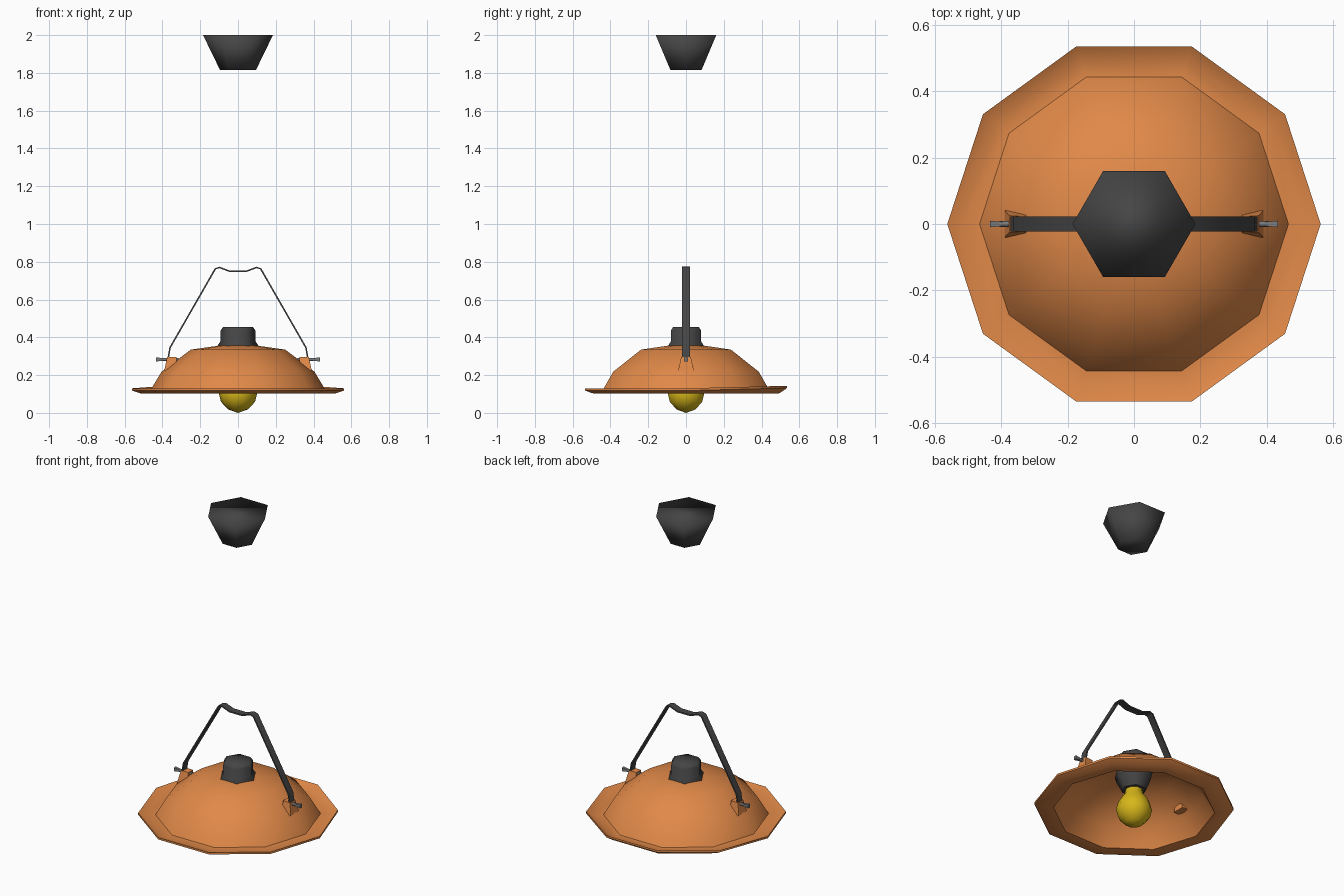
import bpy, math
from math import sin, cos, pi, radians

if "Cube" in bpy.data.objects:
    bpy.data.objects.remove(bpy.data.objects["Cube"])


def material(name, rgb):
    m = bpy.data.materials.new(name)
    m.diffuse_color = (*rgb, 1)
    m.use_nodes = True
    m.node_tree.nodes["Principled BSDF"].inputs["Base Color"].default_value = m.diffuse_color
    return m


ORANGE = material("orange_enamel", (0.75, 0.25, 0.065))
DARK = material("dark_metal", (0.06, 0.06, 0.06))
YELLOW = material("yellow_glass", (0.68, 0.47, 0.01))
STEEL = material("steel", (0.2, 0.2, 0.2))


def make(name, verts, faces, mat, angle=50):
    me = bpy.data.meshes.new(name)
    me.from_pydata(verts, [], faces)
    me.materials.append(mat)
    ob = bpy.data.objects.new(name, me)
    bpy.context.collection.objects.link(ob)
    bpy.ops.object.select_all(action='DESELECT')
    ob.select_set(True)
    bpy.context.view_layer.objects.active = ob
    bpy.ops.object.mode_set(mode='EDIT')
    bpy.ops.mesh.select_all(action='SELECT')
    bpy.ops.mesh.normals_make_consistent(inside=False)
    bpy.ops.object.mode_set(mode='OBJECT')
    bpy.ops.object.shade_smooth_by_angle(angle=radians(angle))
    return ob


def lathe(name, profile, sides, mat, angle=50, wobble=None):
    """Spin (radius, z) points round z; zero radius makes a pole, other ends are capped."""
    verts, faces, rings = [], [], []
    for r, z in profile:
        start, n = len(verts), 1 if r == 0 else sides
        rings.append([start + i % n for i in range(sides)])
        for i in range(n):
            a = 2 * pi * i / sides
            dz = wobble(r, a) if wobble else 0
            verts.append((r * cos(a), r * sin(a), z + dz))
    for a, b in zip(rings, rings[1:]):
        for i in range(sides):
            j = (i + 1) % sides
            faces.append(list(dict.fromkeys((a[i], a[j], b[j], b[i]))))
    for ring, (r, z) in ((rings[0], profile[0]), (rings[-1], profile[-1])):
        if r > 0:
            faces.append(ring)
    return make(name, verts, faces, mat, angle)


def prism_faces(n):
    return [list(range(n)), list(range(n, 2 * n))] + \
           [[i, (i + 1) % n, n + (i + 1) % n, n + i] for i in range(n)]


# Ten-sided shade with a slightly bent rim, outer skin then inner skin
lathe("shade", [(0, 0.36), (0.10, 0.356), (0.25, 0.335), (0.405, 0.218), (0.465, 0.118),
                (0.52, 0.116), (0.562, 0.13), (0.562, 0.118), (0.52, 0.104), (0.455, 0.102),
                (0.393, 0.208), (0.244, 0.323), (0, 0.347)], 10, ORANGE,
      wobble=lambda r, a: 0.014 * max(0, sin(a)) if r > 0.53 else 0)

# Six-sided lamp socket passing through the shade
lathe("socket", [(0.07, 0.23), (0.105, 0.30), (0.115, 0.345), (0.092, 0.38),
                 (0.093, 0.435), (0.078, 0.456)], 6, DARK, 65)

# Bulb
lathe("bulb", [(0, 0), (0.052, 0.018), (0.09, 0.058), (0.102, 0.105),
               (0.088, 0.155), (0.055, 0.20), (0.045, 0.25)], 10, YELLOW, 60)

# Ceiling canopy
lathe("ceiling_canopy", [(0.095, 1.815), (0.185, 2.0)], 6, DARK, 180)

# Bent flat strap forming the hanging bracket
half = [(0.376, 0.25), (0.36, 0.345), (0.12, 0.763), (0.098, 0.77), (0.045, 0.75)]
path = half + [(-x, z) for x, z in reversed(half)]
T, W = 0.004, 0.022
verts, faces = [], []
for i, (x, z) in enumerate(path):
    (x0, z0), (x1, z1) = path[max(i - 1, 0)], path[min(i + 1, len(path) - 1)]
    d = math.hypot(x1 - x0, z1 - z0)
    nx, nz = (z1 - z0) / d * T, -(x1 - x0) / d * T
    verts += [(x + nx, -W, z + nz), (x + nx, W, z + nz),
              (x - nx, W, z - nz), (x - nx, -W, z - nz)]
for i in range(len(path) - 1):
    for k in range(4):
        a, b = 4 * i + k, 4 * i + (k + 1) % 4
        faces.append((a, b, b + 4, a + 4))
n = len(verts)
faces += [(0, 1, 2, 3), (n - 4, n - 3, n - 2, n - 1)]
make("hanging_bracket", verts, faces, DARK, 45)

for s, side in ((1, "right"), (-1, "left")):
    # Tapered lug standing on the shade
    lug = [(0.39, -0.041, 0.225), (0.39, 0.041, 0.225), (0.325, 0.036, 0.225), (0.325, -0.036, 0.225),
           (0.375, -0.025, 0.297), (0.375, 0.025, 0.297), (0.325, 0.022, 0.297), (0.325, -0.022, 0.297)]
    make(side + "_lug", [(s * x, y, z) for x, y, z in lug], prism_faces(4), ORANGE, 40)

    # Bolt shaft
    ring = [(0.009 * cos(k * pi / 3), 0.283 + 0.009 * sin(k * pi / 3)) for k in range(6)]
    make(side + "_bolt", [(s * x, y, z) for x in (0.315, 0.405) for y, z in ring],
         prism_faces(6), STEEL, 65)

    # Flared thumb grip at the bolt's outer end
    grip = [(x, y * w, z) for x, w, z0 in ((0.39, 0.006, 0.006), (0.434, 0.01, 0.011))
            for y, z in ((-1, 0.283 - z0), (1, 0.283 - z0), (1, 0.283 + z0), (-1, 0.283 + z0))]
    make(side + "_thumb_grip", [(s * x, y, z) for x, y, z in grip], prism_faces(4), STEEL, 40)
